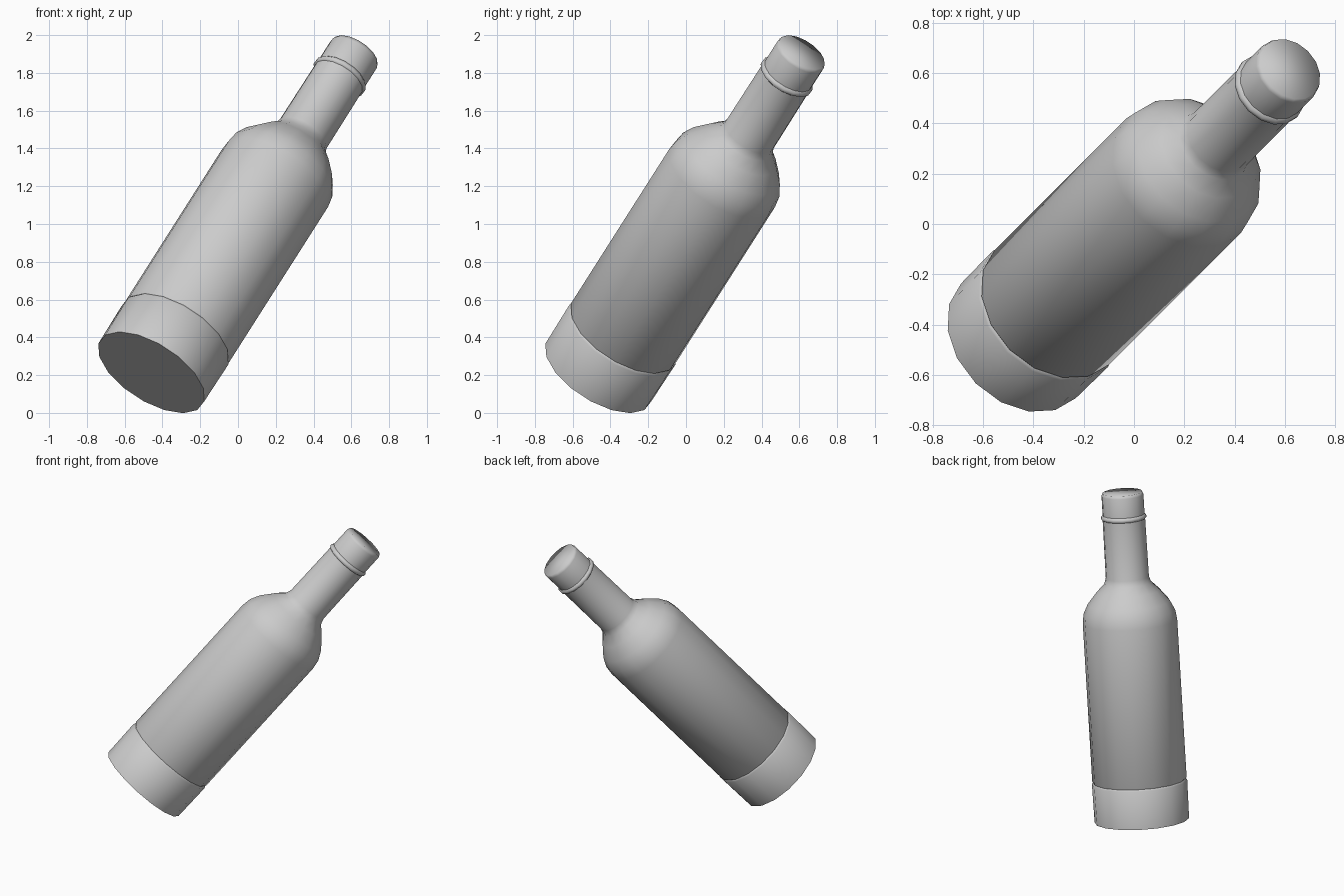
import bpy, bmesh, math
from mathutils import Matrix, Vector

cube = bpy.data.objects.get("Cube")
if cube:
    bpy.data.objects.remove(cube)

SIDES = 16
BASE_CENTRE = Vector((-0.459, -0.464, 0.214))
AXIS = Vector((0.473, 0.473, 0.743)).normalized()
TILT = Matrix.Translation(BASE_CENTRE) @ AXIS.to_track_quat('Z', 'Y').to_matrix().to_4x4()

grey = bpy.data.materials.new("plain grey")
grey.use_nodes = True
colour = (0.6, 0.6, 0.6, 1)
grey.diffuse_color = colour
grey.node_tree.nodes["Principled BSDF"].inputs["Base Color"].default_value = colour


def lathe(name, profile, sharp_angle):
    """Turn (radius, height) points about the bottle axis and close both ends."""
    bm = bmesh.new()
    rings = []
    for r, h in profile:
        turn = [math.tau * i / SIDES for i in range(SIDES)]
        rings.append([bm.verts.new((r * math.cos(a), r * math.sin(a), h)) for a in turn])
    for low, high in zip(rings, rings[1:]):
        for i in range(SIDES):
            j = (i + 1) % SIDES
            bm.faces.new((low[i], low[j], high[j], high[i]))
    bm.faces.new(rings[0][::-1])
    bm.faces.new(rings[-1])
    mesh = bpy.data.meshes.new(name)
    bm.to_mesh(mesh)
    bm.free()
    mesh.materials.append(grey)
    obj = bpy.data.objects.new(name, mesh)
    bpy.context.collection.objects.link(obj)
    obj.matrix_world = TILT
    bpy.ops.object.select_all(action='DESELECT')
    obj.select_set(True)
    bpy.context.view_layer.objects.active = obj
    bpy.ops.object.shade_smooth_by_angle(angle=math.radians(sharp_angle))
    return obj


# Foot of the bottle, a short drum with a rounded upper ledge
lathe("base_band", [(0.322, 0), (0.325, 0.265), (0.312, 0.285)], 80)

# Body, rounded shoulder and straight neck
lathe("body", [(0.312, 0.27), (0.322, 0.285), (0.322, 1.385), (0.312, 1.45),
               (0.28, 1.515), (0.215, 1.595), (0.16, 1.65), (0.147, 1.69),
               (0.145, 2.1)], 50)

# Thin lip under the cap
lathe("neck_lip", [(0.14, 2.09), (0.154, 2.1), (0.154, 2.115), (0.14, 2.13)], 80)

# Cap with a softly shaded top edge
lathe("cap", [(0.143, 2.11), (0.143, 2.26), (0.136, 2.28)], 80)
